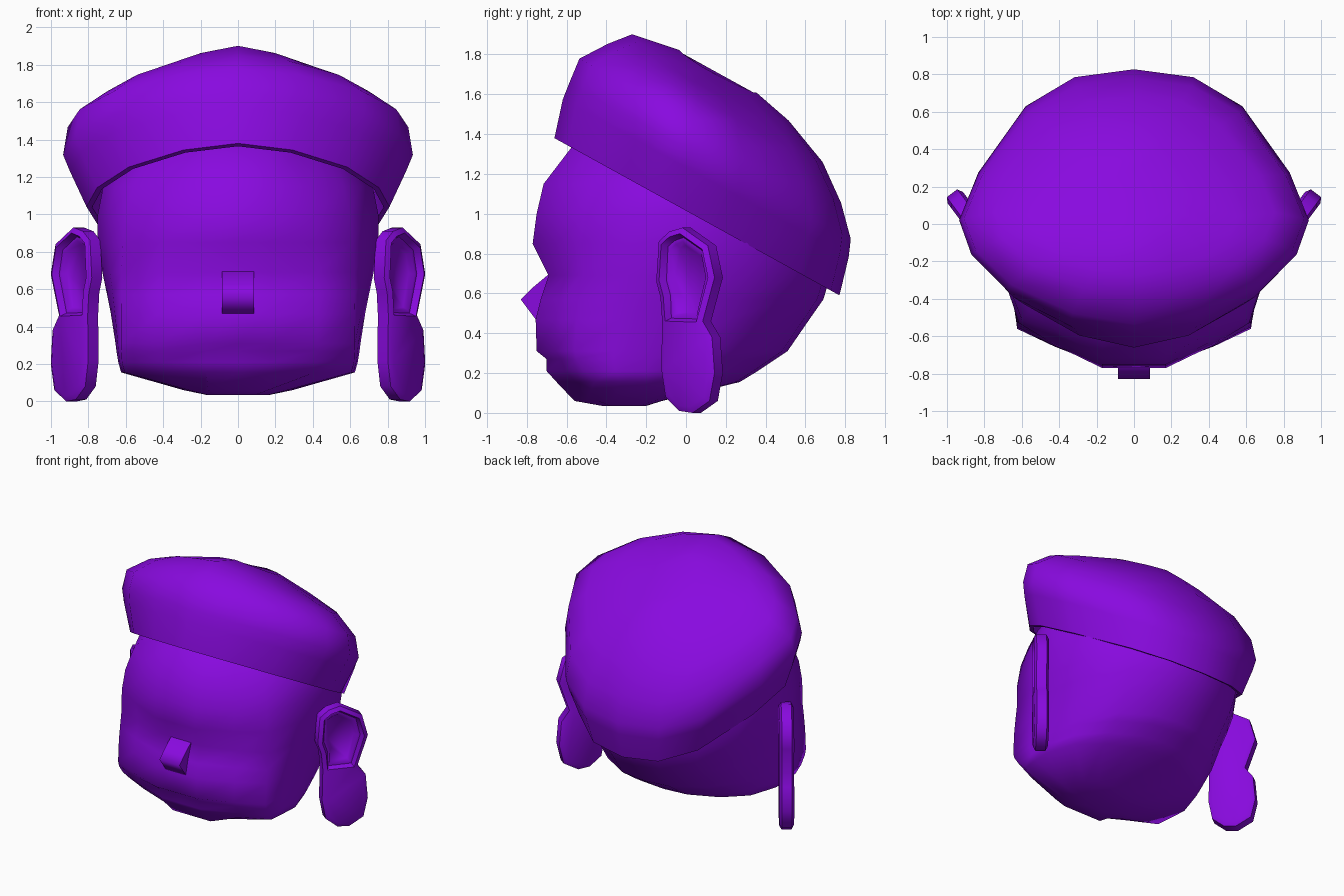
import bpy, bmesh, math

if "Cube" in bpy.data.objects:
    bpy.data.objects.remove(bpy.data.objects["Cube"])

purple = bpy.data.materials.new("purple")
purple.diffuse_color = (0.25, 0.003, 0.74, 1)
purple.use_nodes = True
purple.node_tree.nodes["Principled BSDF"].inputs["Base Color"].default_value = purple.diffuse_color


def finish(bm, name, angle=60):
    bmesh.ops.recalc_face_normals(bm, faces=bm.faces)
    me = bpy.data.meshes.new(name)
    bm.to_mesh(me)
    bm.free()
    ob = bpy.data.objects.new(name, me)
    bpy.context.collection.objects.link(ob)
    me.materials.append(purple)
    bpy.ops.object.select_all(action='DESELECT')
    ob.select_set(True)
    bpy.context.view_layer.objects.active = ob
    bpy.ops.object.shade_smooth_by_angle(angle=math.radians(angle))
    return ob


def loft(rings, cap_start=False, cap_end=False):
    bm = bmesh.new()
    rows = [[bm.verts.new(p) for p in r] for r in rings]
    n = len(rows[0])
    for a, b in zip(rows, rows[1:]):
        for i in range(n):
            j = (i + 1) % n
            bm.faces.new((a[i], a[j], b[j], b[i]))
    if cap_start:
        bm.faces.new(rows[0])
    if cap_end:
        bm.faces.new(rows[-1])
    return bm


def mirrored(half):
    """Close a half outline that starts and ends on x = 0."""
    return half + [(-x, y) for x, y in reversed(half[1:-1])]


# Head: horizontal slices (z, front y, cheek y, side y, back y, half width, cheek width)
slices = [
    (0.035, -0.42, -0.38, -0.31, -0.20, 0.17, 0.95),
    (0.06, -0.56, -0.44, -0.30, -0.12, 0.29, 0.90),
    (0.155, -0.65, -0.46, -0.20, 0.27, 0.625, 0.97),
    (0.21, -0.70, -0.51, -0.20, 0.36, 0.64, 0.97),
    (0.27, -0.70, -0.55, -0.18, 0.45, 0.65, 0.96),
    (0.31, -0.75, -0.56, -0.16, 0.51, 0.655, 0.955),
    (0.47, -0.755, -0.55, -0.12, 0.62, 0.68, 0.92),
    (0.57, -0.73, -0.54, -0.09, 0.69, 0.70, 0.89),
    (0.69, -0.69, -0.52, -0.05, 0.725, 0.725, 0.86),
    (0.85, -0.77, -0.53, -0.05, 0.74, 0.75, 0.82),
    (1.0, -0.75, -0.51, -0.05, 0.70, 0.75, 0.80),
    (1.15, -0.715, -0.47, -0.05, 0.61, 0.72, 0.78),
    (1.34, -0.57, -0.36, -0.05, 0.46, 0.59, 0.75),
    (1.46, -0.36, -0.22, -0.05, 0.22, 0.34, 0.75),
]


def head_ring(z, yf, yc, ym, yb, w, c):
    half = [(0, yf), (min(0.17, w * 0.55), yf), (w * c * 0.68, yf + (yc - yf) * 0.5), (w * c, yc),
            (w * (0.4 * c + 0.6), yc + (ym - yc) * 0.5), (w, ym), (w * 0.89, ym + (yb - ym) * 0.45),
            (w * 0.64, ym + (yb - ym) * 0.76), (w * 0.3, ym + (yb - ym) * 0.96), (0, yb)]
    return [(x, y, z) for x, y in mirrored(half)]


finish(loft([head_ring(*s) for s in slices], True, True), "head", 70)

# Cap: tilted egg-shaped dome, rings (height, front s, back s, half width, side sag)
C, S = 0.876, 0.483
egg = mirrored([(0, 0), (.36, .045), (.72, .16), (.93, .30), (1, .43), (.89, .61),
                (.62, .86), (.34, .97), (0, 1)])


def cap_ring(h, s0, s1, w, sag=0):
    out = []
    for ex, t in egg:
        s, k = s0 + t * (s1 - s0), h - sag * abs(ex)
        out.append((w * ex, 0.055 + C * s + S * k, 0.985 - S * s + C * k))
    return out


cap_rings = [(0.15, -0.76, 0.70, 0.77), (0.0, -0.785, 0.785, 0.78), (0.0, -0.817, 0.817, 0.81),
             (0.19, -0.874, 0.765, 0.90), (0.275, -0.885, 0.73, 0.935), (0.41, -0.90, 0.60, 0.91),
             (0.545, -0.81, 0.42, 0.75, 0.02), (0.645, -0.727, 0.17, 0.55, 0.06),
             (0.69, -0.48, -0.04, 0.24, 0.02)]
finish(loft([cap_ring(*r) for r in cap_rings], False, True), "cap")

# Nose: wedge profile (y, z) across the face
profile = [(-0.64, 0.70), (-0.685, 0.70), (-0.775, 0.625), (-0.83, 0.57), (-0.755, 0.47), (-0.64, 0.47)]
finish(loft([[(x, y, z) for y, z in profile] for x in (-0.085, 0.085)], True, True), "nose", 88)

# Ears: long-lobed outline (y, z), thick plate flared backwards, mirrored
upper = [(-0.12, 0.46), (-0.13, 0.58), (-0.155, 0.66), (-0.14, 0.86), (-0.08, 0.91), (0.0, 0.93),
         (0.15, 0.84), (0.19, 0.68), (0.12, 0.46)]
lobe = [(0.175, 0.38), (0.19, 0.20), (0.16, 0.06), (0.06, 0.0), (-0.02, 0.01), (-0.10, 0.08), (-0.125, 0.22)]
outline = upper + lobe
bm = bmesh.new()


def ear_point(y, z, w):
    u = (y - 0.02) * 1.06
    return (0.865 + 0.6 * u + 0.8 * w, 0.02 + 0.8 * u - 0.6 * w, z)


front = [bm.verts.new(ear_point(y, z, 0.035)) for y, z in outline]
back = [bm.verts.new(ear_point(y, z, -0.035)) for y, z in outline]
n = len(outline)
for i in range(n):
    j = (i + 1) % n
    bm.faces.new((front[i], front[j], back[j], back[i]))
plates = [bm.faces.new(front), bm.faces.new(back)]
bmesh.ops.recalc_face_normals(bm, faces=bm.faces)
bmesh.ops.inset_individual(bm, faces=plates, thickness=0.03, depth=0.016)
# cut the front plate at the neck and hollow the upper half
neck = [min(plates[0].verts, key=lambda v: (v.co - front[i].co).length) for i in (0, len(upper) - 1)]
halves = [plates[0], bmesh.utils.face_split(plates[0], neck[0], neck[1])[0]]
bowl = max(halves, key=lambda f: f.calc_center_median().z)
for t, d in ((0.02, -0.035), (0.02, 0.0), (0.02, -0.025)):
    bmesh.ops.inset_individual(bm, faces=[bowl], thickness=t, depth=d)
ears = finish(bm, "ears", 60)
mirror = ears.modifiers.new("mirror", 'MIRROR')
mirror.use_axis[0] = True
